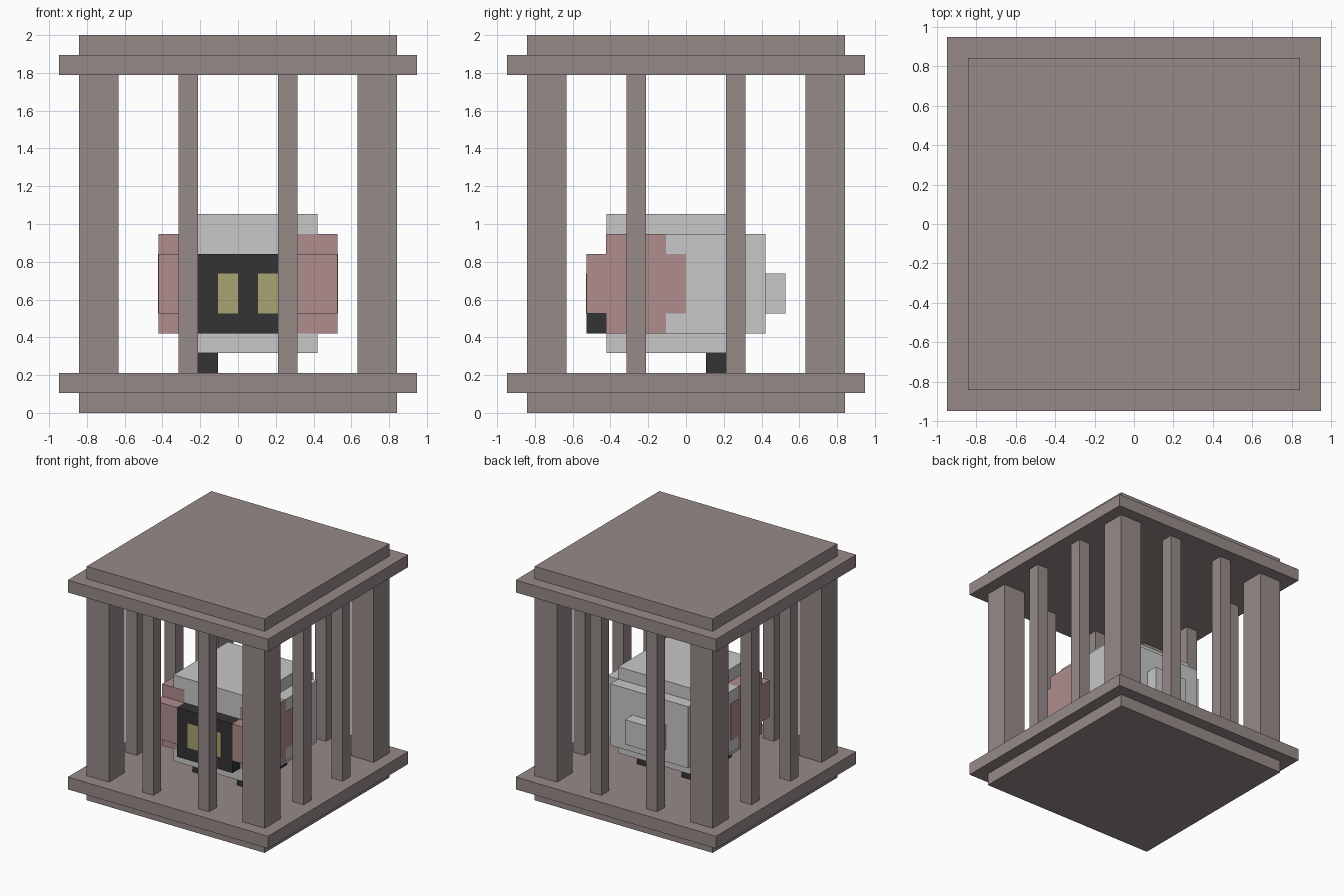
import bpy

if "Cube" in bpy.data.objects:
    bpy.data.objects.remove(bpy.data.objects["Cube"])

U = 2 / 19  # one block unit


def material(name, rgb):
    m = bpy.data.materials.new(name)
    m.diffuse_color = (*rgb, 1)
    m.use_nodes = True
    m.node_tree.nodes["Principled BSDF"].inputs["Base Color"].default_value = m.diffuse_color
    return m


STONE = material("cage_taupe", (0.305, 0.258, 0.25))
GREY = material("light_grey", (0.578, 0.578, 0.578))
PINK = material("dusty_pink", (0.434, 0.266, 0.27))
BLACK = material("charcoal", (0.033, 0.033, 0.033))
YELLOW = material("pale_yellow", (0.392, 0.366, 0.171))


def box(name, x, y, z, mat):
    """Box from (min, max) pairs in block units."""
    (x0, x1), (y0, y1), (z0, z1) = x, y, z
    verts = [(a * U, b * U, c * U) for c in (z0, z1)
             for a, b in ((x0, y0), (x1, y0), (x1, y1), (x0, y1))]
    faces = [(3, 2, 1, 0), (4, 5, 6, 7)]
    faces += [(i, (i + 1) % 4, (i + 1) % 4 + 4, i + 4) for i in range(4)]
    me = bpy.data.meshes.new(name)
    me.from_pydata(verts, [], faces)
    me.materials.append(mat)
    ob = bpy.data.objects.new(name, me)
    bpy.context.collection.objects.link(ob)
    return ob


def mirrored(x, side):
    """Mirror an x range about the creature's middle, x = 0.5."""
    return x if side > 0 else (1 - x[1], 1 - x[0])


# Cage slabs
for name, r, z in (("base_foot", 8, 0), ("base_slab", 9, 1),
                   ("roof_slab", 9, 17), ("roof_cap", 8, 18)):
    box(name, (-r, r), (-r, r), (z, z + 1), STONE)

# Corner posts
for x in (-8, 6):
    for y in (-8, 6):
        box("corner_post", (x, x + 2), (y, y + 2), (2, 17), STONE)

# Thin bars, two on every side
for a in (-3, 2):
    for b in (-8, 7):
        box("front_back_bar", (a, a + 1), (b, b + 1), (2, 17), STONE)
        box("side_bar", (b, b + 1), (a, a + 1), (2, 17), STONE)

# Creature body, back and tail
box("body", (-3, 4), (-4, 3), (3, 10), GREY)
box("back_panel", (-3, 4), (3, 4), (4, 9), GREY)
box("tail", (-1, 2), (4, 5), (5, 7), GREY)

# Face and eyes
box("face", (-2, 3), (-5, -4), (4, 8), BLACK)
for x in (-1, 1):
    box("eye", (x, x + 1), (-5.03, -5), (5, 7), YELLOW)

for side in (-1, 1):
    # Sides of the body: pink front, grey rear, pink tab
    box("flank", mirrored((4, 5), side), (-1, 3), (4, 9), GREY)
    box("pink_flank", mirrored((3, 5), side), (-4.03, -1), (4, 9), PINK)
    box("pink_tab", mirrored((5, 5.03), side), (-1, 0), (5, 8), PINK)
    box("cheek", mirrored((3, 5), side), (-5, -4), (5, 8), PINK)
    # Feet
    for y in (-3, 1):
        box("foot", mirrored((2, 3), side), (y, y + 1), (2, 3), BLACK)
